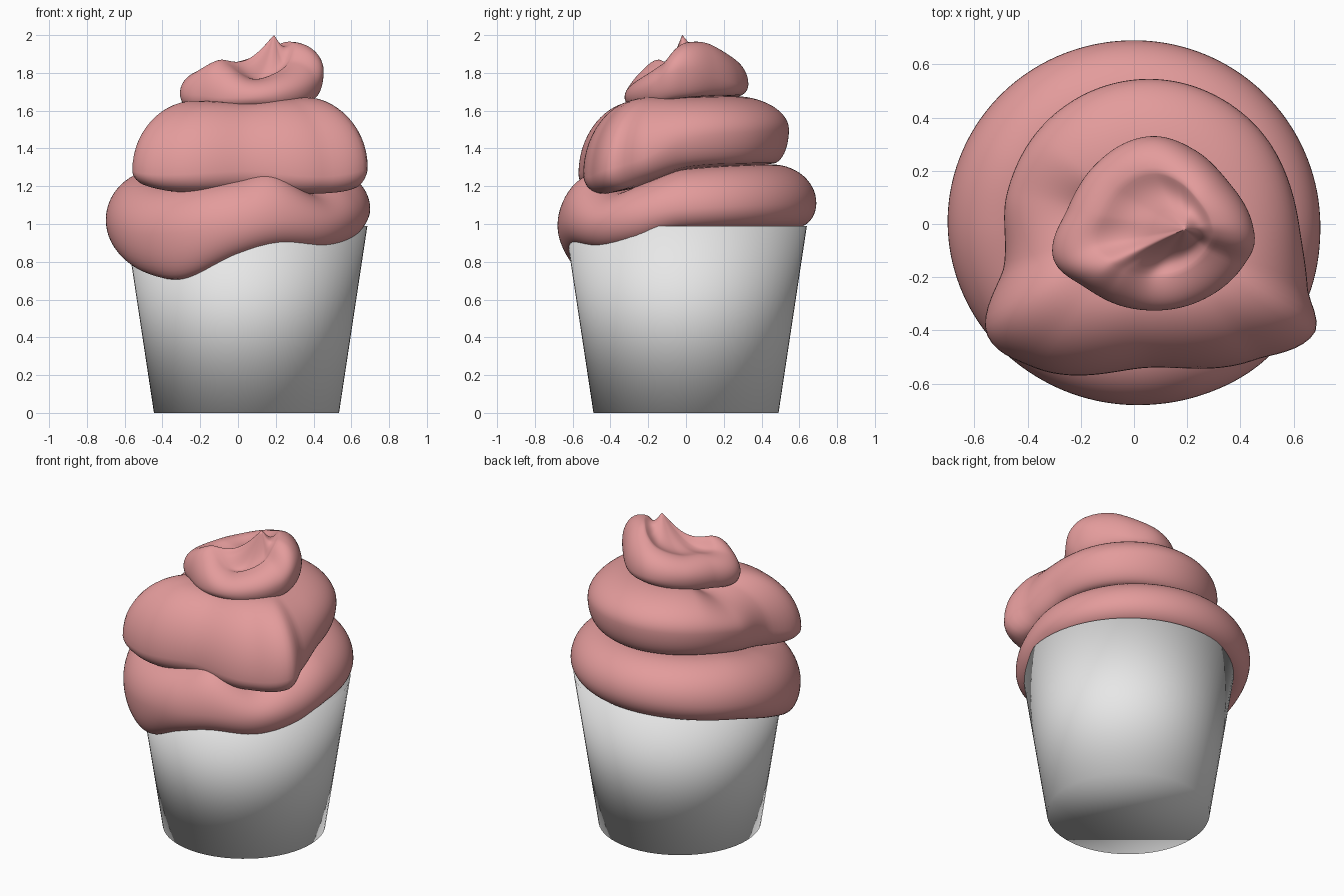
import bpy
import bmesh
from math import sin, cos, pi, radians
from mathutils import Vector

cube = bpy.data.objects.get("Cube")
if cube:
    bpy.data.objects.remove(cube, do_unlink=True)


def make_material(name, color):
    mat = bpy.data.materials.new(name)
    mat.use_nodes = True
    mat.diffuse_color = color
    mat.node_tree.nodes["Principled BSDF"].inputs["Base Color"].default_value = color
    return mat


def finish(bm, name, mat):
    bmesh.ops.recalc_face_normals(bm, faces=bm.faces)
    for face in bm.faces:
        face.smooth = True
    mesh = bpy.data.meshes.new(name)
    bm.to_mesh(mesh)
    bm.free()
    mesh.materials.append(mat)
    obj = bpy.data.objects.new(name, mesh)
    bpy.context.collection.objects.link(obj)
    return obj


def sample(keys, angle):
    """Smooth periodic interpolation of the key rows at an angle in degrees."""
    n = len(keys)

    def key(i):
        turn, k = divmod(i, n)
        return keys[k][0] + 360 * turn, keys[k][1:]

    i = max(i for i in range(-1, n) if key(i)[0] <= angle)
    (a0, v0), (a1, v1), (a2, v2), (a3, v3) = [key(i + d) for d in (-1, 0, 1, 2)]
    h = a2 - a1
    u = (angle - a1) / h
    result = []
    for p0, p1, p2, p3 in zip(v0, v1, v2, v3):
        m1 = (p2 - p0) / (a2 - a0) * h
        m2 = (p3 - p1) / (a3 - a1) * h
        result.append(p1 + u * m1 + u**2 * (3 * (p2 - p1) - 2 * m1 - m2)
                      + u**3 * (2 * (p1 - p2) + m1 + m2))
    return result


def frosting_layer(name, centre, keys, apex, shoulder, dip, power, mat, sides=144):
    """Loft a pillowy swirl; each key is angle, radius, underside, widest and top height."""
    cx, cy = centre
    apex = Vector(apex)
    columns = []
    floor = sum(k[2] for k in keys) / len(keys)
    bm = bmesh.new()
    for i in range(sides):
        angle = 360 * i / sides
        radius, low, mid, top = sample(keys, angle)
        out = Vector((cos(radians(angle)), sin(radians(angle)), 0))
        base = Vector((cx, cy, 0))

        def at(r, z):
            return base + out * r + Vector((0, 0, z))

        points = []
        # Rounded underside
        for j in range(10):
            t = j / 10 * pi / 2
            points.append(at(radius * (0.84 + 0.16 * sin(t)), mid - (mid - low) * cos(t)))
        # Rounded shoulder
        for j in range(14):
            t = j / 14 * pi / 2
            r = radius * (shoulder + (1 - shoulder) * cos(t) ** power)
            points.append(at(r, mid + (top - mid) * sin(t)))
        # Crown that gathers into the apex
        rim = at(radius * shoulder, top)
        for j in range(18):
            s = 1 - j / 18
            p = apex.lerp(rim, s)
            p.z = top + (apex.z - top) * (1 - s) ** 2 - dip * 4 * (s * (1 - s)) ** 1.5
            points.append(p)
        columns.append([bm.verts.new(p) for p in points])
    tip = bm.verts.new(apex)
    bottom = bm.verts.new((cx, cy, floor))
    for i, a in enumerate(columns):
        b = columns[(i + 1) % sides]
        for j in range(len(a) - 1):
            bm.faces.new((a[j], b[j], b[j + 1], a[j + 1]))
        bm.faces.new((a[-1], b[-1], tip))
        bm.faces.new((b[0], a[0], bottom))
    return finish(bm, name, mat)


white = make_material("cup white", (0.8, 0.8, 0.8, 1))
pink = make_material("frosting pink", (0.77, 0.33, 0.33, 1))

# Tapered cup
bm = bmesh.new()
bmesh.ops.create_cone(bm, cap_ends=True, segments=64, radius1=0.49, radius2=0.64, depth=0.99)
bmesh.ops.translate(bm, verts=bm.verts, vec=(0.045, 0, 0.495))
finish(bm, "cup", white)

# Lowest swirl, drooping over the front of the cup
frosting_layer("lower_frosting", (0, 0), [
    (0, .70, .97, 1.08, 1.29),
    (90, .69, .98, 1.11, 1.315),
    (150, .70, .94, 1.07, 1.3),
    (180, .70, .86, 1.02, 1.26),
    (215, .69, .74, .95, 1.2),
    (240, .68, .71, .95, 1.2),
    (270, .68, .83, .99, 1.24),
    (290, .69, .88, 1.02, 1.28),
    (315, .71, .87, 1.0, 1.17),
    (335, .71, .9, 1.03, 1.22),
], (0, 0, 1.3), .66, 0, 1, pink)

# Middle swirl with two pulled-out front corners
frosting_layer("middle_frosting", (0.05, 0), [
    (0, .57, 1.3, 1.45, 1.67),
    (45, .55, 1.32, 1.49, 1.675),
    (90, .545, 1.32, 1.5, 1.675),
    (140, .54, 1.31, 1.48, 1.66),
    (168, .54, 1.28, 1.44, 1.6),
    (196, .56, 1.23, 1.35, 1.62),
    (214, .73, 1.2, 1.28, 1.65),
    (231, .69, 1.17, 1.26, 1.65),
    (270, .54, 1.18, 1.28, 1.64),
    (308, .65, 1.16, 1.25, 1.66),
    (327, .75, 1.18, 1.29, 1.67),
    (338, .65, 1.23, 1.34, 1.67),
], (0.05, 0, 1.66), .5, 0, 1.1, pink)

# Top swirl with a folded ridge and a curled tip
frosting_layer("top_frosting", (0.07, 0), [
    (0, .375, 1.67, 1.82, 1.96),
    (30, .325, 1.68, 1.78, 1.96),
    (60, .32, 1.68, 1.74, 1.92),
    (90, .33, 1.68, 1.74, 1.88),
    (135, .31, 1.65, 1.73, 1.84),
    (170, .325, 1.63, 1.71, 1.83),
    (199, .395, 1.61, 1.69, 1.82),
    (222, .35, 1.61, 1.68, 1.87),
    (238, .335, 1.61, 1.67, 1.84),
    (270, .325, 1.62, 1.67, 1.77),
    (302, .34, 1.62, 1.69, 1.79),
    (335, .375, 1.64, 1.74, 1.86),
    (348, .39, 1.66, 1.8, 1.93),
], (0.19, -0.02, 2.0), .6, .06, 1, pink)
